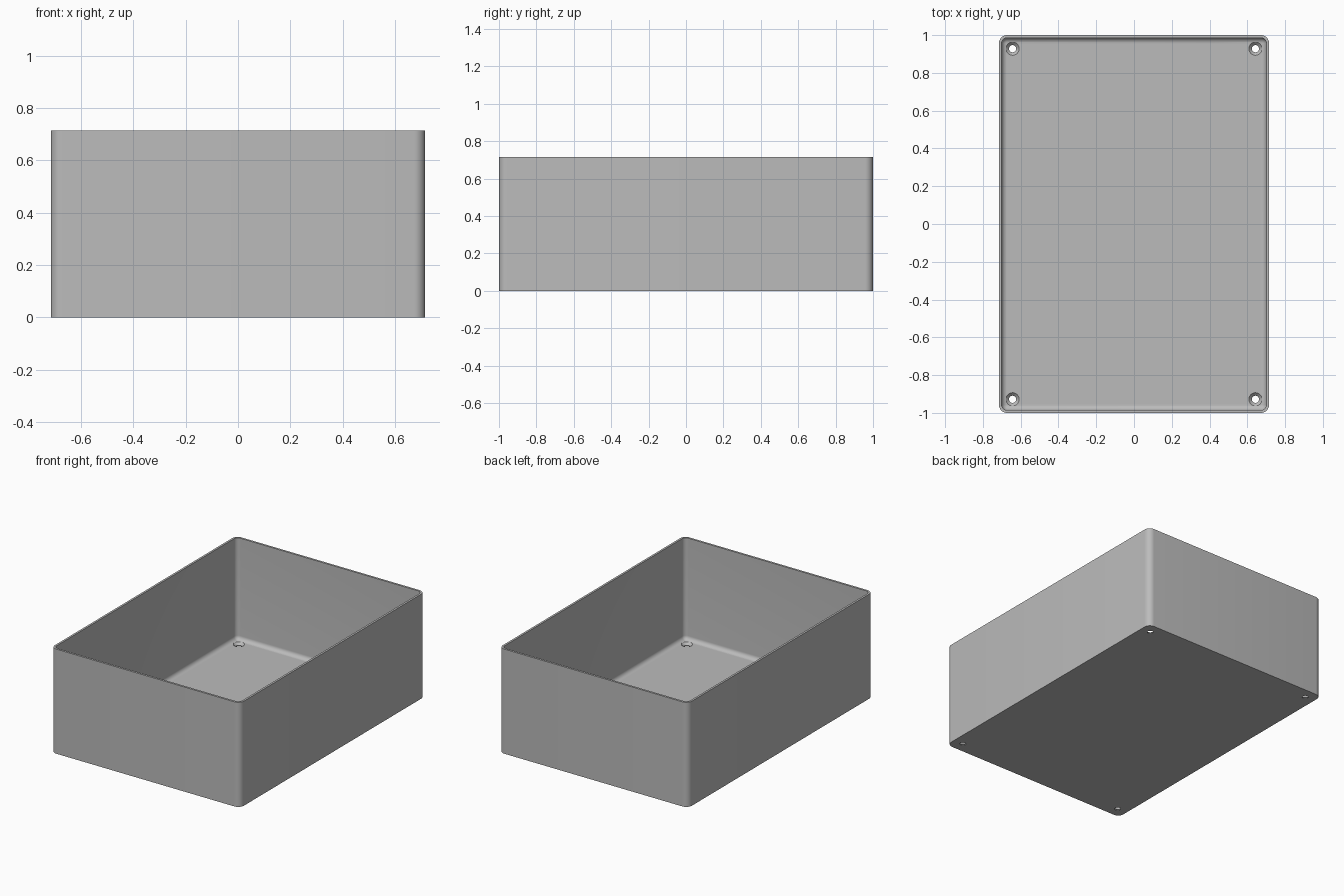
import bpy, bmesh
from math import sin, cos, pi, radians

if "Cube" in bpy.data.objects:
    bpy.data.objects.remove(bpy.data.objects["Cube"], do_unlink=True)

W, L, H = 1.43, 2.0, 0.715      # outer size
WALL, FLOOR, R = 0.0143, 0.02, 0.043
FILLET = R - WALL
STEPS = 8

grey = bpy.data.materials.new("plain grey")
grey.use_nodes = True
grey.diffuse_color = (0.5, 0.5, 0.5, 1)
grey.node_tree.nodes["Principled BSDF"].inputs["Base Color"].default_value = (0.5, 0.5, 0.5, 1)


def rounded_rect(inset, z):
    """Points of a rounded rectangle, shrunk inwards by inset."""
    pts = []
    for k, (sx, sy) in enumerate([(1, 1), (-1, 1), (-1, -1), (1, -1)]):
        for i in range(STEPS + 1):
            a = (k + i / STEPS) * pi / 2
            pts.append((sx * (W / 2 - R) + (R - inset) * cos(a),
                        sy * (L / 2 - R) + (R - inset) * sin(a), z))
    return pts


def circle(cx, cy, r, z, n=32):
    return [(cx + r * cos(2 * pi * i / n), cy + r * sin(2 * pi * i / n), z) for i in range(n)]


def loft(name, rings):
    """Closed solid skinned through rings of equal point count."""
    bm = bmesh.new()
    loops = [[bm.verts.new(p) for p in ring] for ring in rings]
    n = len(loops[0])
    for a, b in zip(loops, loops[1:]):
        for i in range(n):
            j = (i + 1) % n
            bm.faces.new((a[i], a[j], b[j], b[i]))
    bm.faces.new(loops[0][::-1])
    bm.faces.new(loops[-1])
    bmesh.ops.remove_doubles(bm, verts=bm.verts, dist=1e-5)
    bmesh.ops.recalc_face_normals(bm, faces=bm.faces)
    mesh = bpy.data.meshes.new(name)
    bm.to_mesh(mesh)
    bm.free()
    mesh.materials.append(grey)
    obj = bpy.data.objects.new(name, mesh)
    bpy.context.collection.objects.link(obj)
    return obj


# Open tray: up the outside, over the rim, down the inside, round the floor fillet
section = [(0, 0), (0, H), (WALL, H)]
for i in range(STEPS + 1):
    a = i / STEPS * pi / 2
    section.append((R - FILLET * cos(a), FLOOR + FILLET * (1 - sin(a))))
tray = loft("open_box", [rounded_rect(d, z) for d, z in section])

# Countersunk screw holes in the four corners
hole_profile = [(0.019, -0.02), (0.019, 0.004), (0.035, FLOOR), (0.035, FLOOR + 0.02)]
bpy.context.view_layer.objects.active = tray
for sx in (-1, 1):
    for sy in (-1, 1):
        cutter = loft("screw_hole_cutter",
                      [circle(sx * 0.643, sy * 0.928, r, z) for r, z in hole_profile])
        cutter.hide_render = True
        mod = tray.modifiers.new("screw_hole", 'BOOLEAN')
        mod.operation = 'DIFFERENCE'
        mod.solver = 'EXACT'
        mod.object = cutter
        bpy.ops.object.modifier_apply(modifier=mod.name)
        bpy.data.objects.remove(cutter, do_unlink=True)

bpy.ops.object.select_all(action='DESELECT')
tray.select_set(True)
bpy.ops.object.shade_smooth_by_angle(angle=radians(30))
